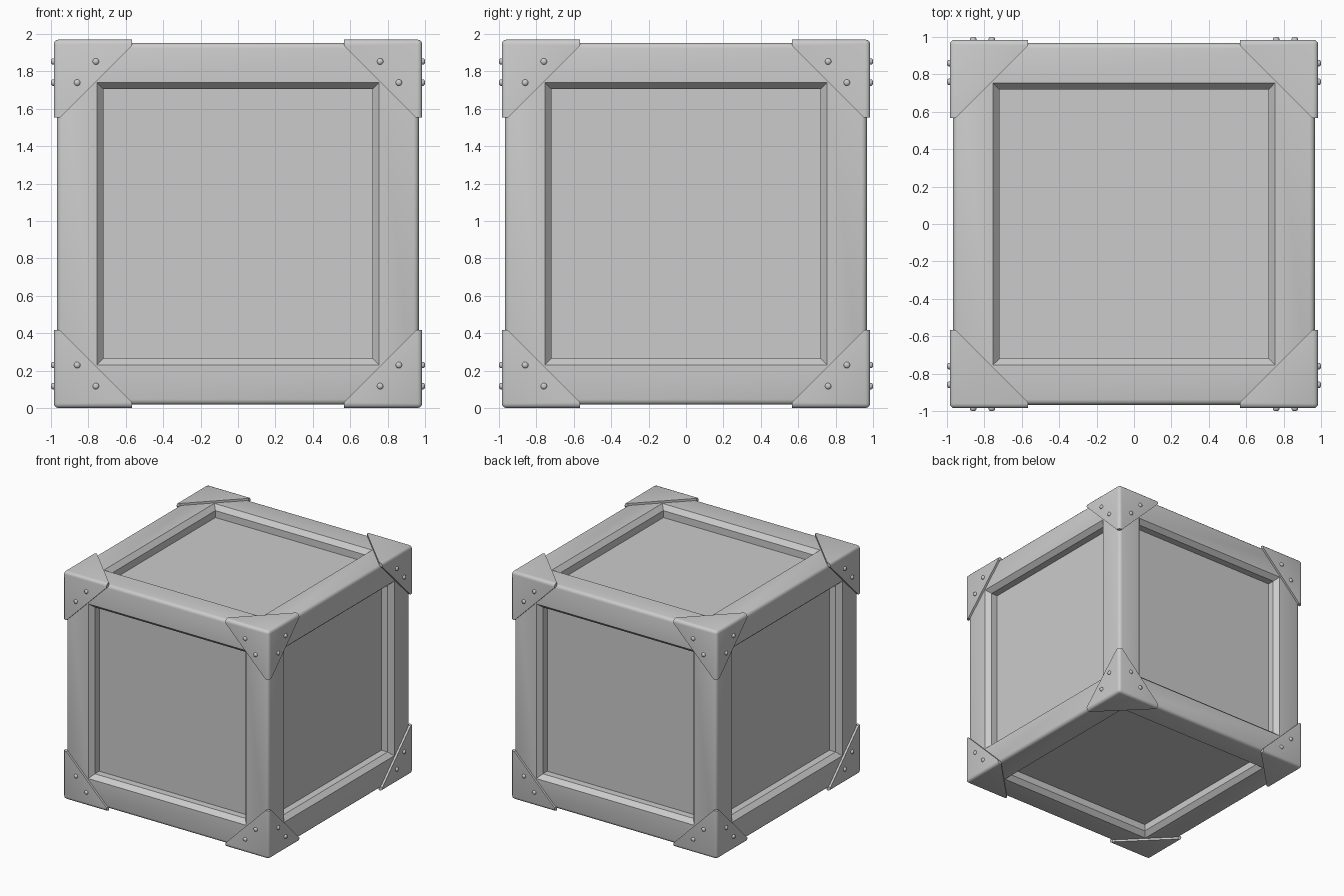
import bpy, bmesh
from itertools import product
from mathutils import Vector

if "Cube" in bpy.data.objects:
    bpy.data.objects.remove(bpy.data.objects["Cube"], do_unlink=True)

HALF = 0.985                  # outer face of the corner brackets
FRAME = 0.967                 # outer face of the frame
CENTRE = Vector((0, 0, HALF))

grey = bpy.data.materials.new("plain_grey")
grey.use_nodes = True
colour = (0.6, 0.6, 0.6, 1)
grey.diffuse_color = colour
grey.node_tree.nodes["Principled BSDF"].inputs["Base Color"].default_value = colour


def finish(bm, name, angle=0.6):
    """Turn a bmesh into a named, shaded object standing on the floor."""
    bmesh.ops.recalc_face_normals(bm, faces=bm.faces)
    mesh = bpy.data.meshes.new(name)
    bm.to_mesh(mesh)
    bm.free()
    mesh.materials.append(grey)
    obj = bpy.data.objects.new(name, mesh)
    obj.location = CENTRE
    bpy.context.collection.objects.link(obj)
    bpy.ops.object.select_all(action="DESELECT")
    obj.select_set(True)
    bpy.context.view_layer.objects.active = obj
    bpy.ops.object.shade_smooth_by_angle(angle=angle)
    return obj


# Crate body: rounded cube with a chamfered recess in every side
bm = bmesh.new()
bmesh.ops.create_cube(bm, size=2 * FRAME)
bmesh.ops.bevel(bm, geom=bm.edges[:], offset=0.028, segments=3,
                profile=0.5, affect="EDGES")
sides = sorted(bm.faces, key=lambda f: f.calc_area())[-6:]
for thickness, depth in ((FRAME - 0.028 - 0.755, 0), (0.035, -0.04), (0, -0.06)):
    bmesh.ops.inset_individual(bm, faces=sides, thickness=thickness, depth=depth,
                               use_even_offset=True)
finish(bm, "crate_body")


# Corner brackets: three triangular plates meeting at a rounded corner
def bracket(signs):
    tip, inner = 0.568, 0.952
    bm = bmesh.new()
    corner = Vector(signs) * HALF
    bm.verts.new(corner)
    for axis in range(3):
        for a, b in product((inner, HALF), repeat=2):
            p = [a, b]
            p.insert(axis, tip)
            bm.verts.new([s * c for s, c in zip(signs, p)])
    bmesh.ops.convex_hull(bm, input=bm.verts[:])
    bmesh.ops.dissolve_limit(bm, angle_limit=0.02, verts=bm.verts[:], edges=bm.edges[:])
    top = min(bm.verts, key=lambda v: (v.co - corner).length)
    bmesh.ops.bevel(bm, geom=top.link_edges[:], offset=0.025, segments=3,
                    profile=0.5, affect="EDGES")
    words = ("left" if signs[0] > 0 else "right", "back" if signs[1] > 0 else "front",
             "top" if signs[2] > 0 else "bottom")
    finish(bm, "bracket_" + "_".join(words))


for signs in product((-1, 1), repeat=3):
    bracket(signs)


# Rivets: two domed studs on each upright bracket plate
bm = bmesh.new()
for axis, side, across, up in product((0, 1), (-1, 1), (-1, 1), (-1, 1)):
    for u, v in ((0.76, 0.868), (0.86, 0.755)):
        place = [across * u, up * v]
        place.insert(axis, side * HALF)
        out = Vector((0, 0, 0))
        out[axis] = side
        turn = out.to_track_quat("Z", "Y").to_matrix().to_4x4()
        turn.translation = place
        rings = []
        for radius, height in ((0.017, -0.01), (0.017, 0.007), (0.013, 0.012), (0.006, 0.015)):
            ring = bmesh.ops.create_circle(bm, segments=12, radius=radius)["verts"]
            for vert in ring:
                vert.co = turn @ (vert.co + Vector((0, 0, height)))
            rings.append(ring)
        for low, high in zip(rings, rings[1:]):
            for i in range(12):
                j = (i + 1) % 12
                bm.faces.new((low[i], low[j], high[j], high[i]))
        bm.faces.new(rings[-1])
finish(bm, "rivets", 0.9)
